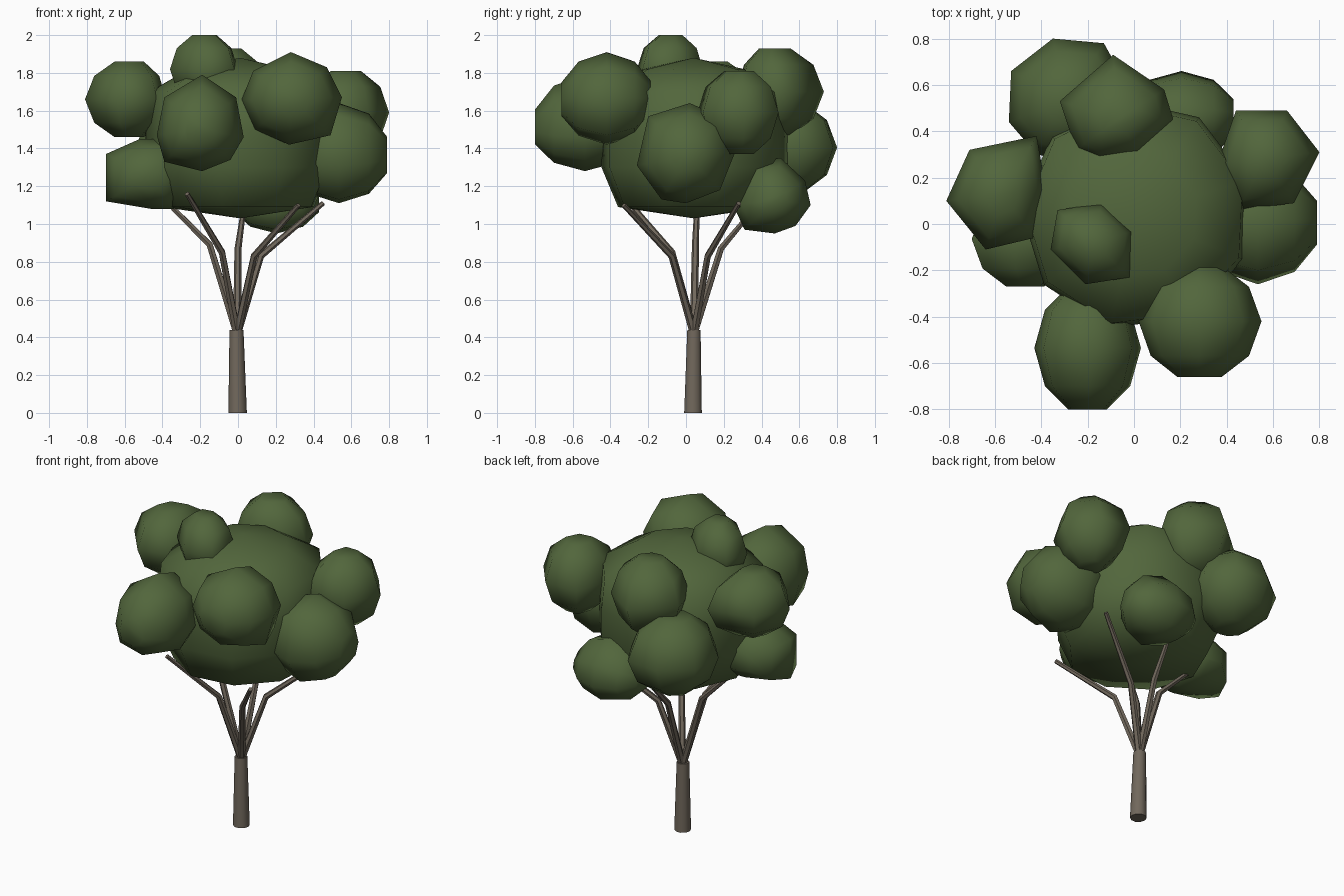
import bpy, bmesh, math
from mathutils import Vector

cube = bpy.data.objects.get("Cube")
if cube:
    bpy.data.objects.remove(cube, do_unlink=True)


def material(name, rgb):
    mat = bpy.data.materials.new(name)
    mat.use_nodes = True
    mat.diffuse_color = (*rgb, 1)
    bsdf = mat.node_tree.nodes["Principled BSDF"]
    bsdf.inputs["Base Color"].default_value = (*rgb, 1)
    bsdf.inputs["Roughness"].default_value = 0.9
    return mat


leaf_green = material("leaf green", (0.084, 0.133, 0.045))
bark_brown = material("bark brown", (0.165, 0.138, 0.107))


def add_mesh(name, bm, mat):
    bmesh.ops.recalc_face_normals(bm, faces=bm.faces[:])
    mesh = bpy.data.meshes.new(name)
    bm.to_mesh(mesh)
    bm.free()
    mesh.materials.append(mat)
    mesh.shade_smooth()
    obj = bpy.data.objects.new(name, mesh)
    bpy.context.collection.objects.link(obj)
    return obj


def smooth_by_angle(obj, degrees):
    bpy.ops.object.select_all(action="DESELECT")
    obj.select_set(True)
    bpy.context.view_layer.objects.active = obj
    bpy.ops.object.shade_smooth_by_angle(angle=math.radians(degrees))


def loft(name, rings, sides, mat, turn=0.0):
    """Skin a stack of horizontal rings given as (x, y, z, radius)."""
    bm = bmesh.new()
    loops = []
    for x, y, z, r in rings:
        angles = [turn + math.tau * i / sides for i in range(sides)]
        loops.append([bm.verts.new((x + r * math.cos(a), y + r * math.sin(a), z))
                      for a in angles])
    for low, high in zip(loops, loops[1:]):
        for i in range(sides):
            j = (i + 1) % sides
            bm.faces.new((low[i], low[j], high[j], high[i]))
    bm.faces.new(loops[0][::-1])
    bm.faces.new(loops[-1])
    bmesh.ops.remove_doubles(bm, verts=bm.verts[:], dist=0.0005)
    return add_mesh(name, bm, mat)


def leaf_clump(name, axis, low, high, outline):
    """Faceted ball: an outline at mid depth, shrinking towards both ends of an axis."""
    points = [Vector(p) for p in outline]
    centre = sum(points, Vector((0, 0))) / len(points)
    middle, half = (low + high) / 2, (high - low) / 2
    bm = bmesh.new()
    for depth, scale in ((-1, 0.36), (-0.62, 0.8), (0, 1), (0.62, 0.8), (1, 0.36)):
        for p in points:
            co = list(centre + (p - centre) * scale)
            co.insert("xyz".index(axis), middle + half * depth)
            bm.verts.new(co)
    bmesh.ops.convex_hull(bm, input=bm.verts[:])
    return add_mesh(name, bm, leaf_green)


# Trunk
trunk = loft("trunk", [(-0.002, 0.037, 0, 0.049), (-0.008, 0.042, 0.44, 0.037)],
             10, bark_brown)
smooth_by_angle(trunk, 40)

# Branches: each rises from the trunk top, then bends outward at an elbow
fork = (-0.005, 0.042, 0.42)
branches = {
    "front_left_branch": ((0.085, -0.075, 0.83), (0.32, -0.33, 1.10)),
    "front_right_branch": ((-0.085, -0.075, 0.85), (-0.27, -0.34, 1.16)),
    "left_branch": ((0.12, 0.115, 0.83), (0.45, 0.28, 1.11)),
    "right_branch": ((-0.15, 0.05, 0.89), (-0.40, 0.06, 1.14)),
    "back_branch": ((0.0, 0.185, 0.87), (0.03, 0.36, 1.08)),
}
for name, (elbow, tip) in branches.items():
    curve = bpy.data.curves.new(name, "CURVE")
    curve.dimensions = "3D"
    curve.bevel_depth = 0.022
    curve.bevel_resolution = 1
    curve.use_fill_caps = True
    spline = curve.splines.new("POLY")
    spline.points.add(2)
    for point, co, radius in zip(spline.points, (fork, elbow, tip), (1, 0.85, 0.6)):
        point.co = (*co, 1)
        point.radius = radius
    curve.materials.append(bark_brown)
    branch = bpy.data.objects.new(name, curve)
    bpy.context.collection.objects.link(branch)
    bpy.ops.object.select_all(action="DESELECT")
    branch.select_set(True)
    bpy.context.view_layer.objects.active = branch
    bpy.ops.object.convert(target="MESH")
    smooth_by_angle(bpy.context.view_layer.objects.active, 50)

# Broad central crown with a nearly flat underside
crown_profile = [(1.03, 0), (1.09, 0.41), (1.3, 0.5), (1.5, 0.5),
                 (1.7, 0.48), (1.82, 0.27), (1.88, 0)]
loft("central_crown", [(0.01, 0.04, z, r) for z, r in crown_profile],
     9, leaf_green, turn=0.3)

# Outer clumps with their outlines across x and y
leaf_clump("top_clump", "z", 1.64, 2.0, [
    (-.33, .06), (-.14, .09), (0, -.03), (-.02, -.23), (-.21, -.26), (-.36, -.11)])
leaf_clump("upper_right_clump", "z", 1.46, 1.86, [
    (-.71, .32), (-.42, .38), (-.38, .15), (-.43, -.06), (-.64, -.11), (-.81, .1)])
leaf_clump("back_right_clump", "z", 1.17, 1.64, [
    (-.53, .66), (-.35, .8), (-.13, .78), (-.03, .6),
    (-.08, .38), (-.28, .27), (-.42, .3), (-.54, .44)])
leaf_clump("upper_back_clump", "z", 1.47, 1.93, [
    (-.09, .73), (.13, .58), (.17, .45), (.03, .29), (-.16, .27), (-.25, .32), (-.32, .53)])
leaf_clump("upper_left_clump", "z", 1.37, 1.81, [
    (.44, .49), (.66, .49), (.8, .31), (.69, .09), (.45, .06), (.36, .26)])

# Clumps with their outlines across x and z
leaf_clump("lower_right_clump", "y", -0.27, 0.14, [
    (-.7, 1.37), (-.52, 1.45), (-.3, 1.45), (-.25, 1.2),
    (-.34, 1.08), (-.46, 1.08), (-.7, 1.12)])
leaf_clump("front_left_clump", "y", -0.66, -0.18, [
    (.28, 1.91), (.47, 1.83), (.55, 1.67), (.49, 1.47),
    (.27, 1.42), (.09, 1.5), (.02, 1.66), (.08, 1.81)])
leaf_clump("front_right_clump", "y", -0.8, -0.27, [
    (-.19, 1.79), (-.01, 1.67), (.03, 1.46), (-.04, 1.34),
    (-.19, 1.28), (-.39, 1.33), (-.43, 1.47), (-.39, 1.67)])

# Clumps with their outlines across y and z
leaf_clump("lower_back_clump", "x", -0.02, 0.43, [
    (.35, 1.33), (.5, 1.35), (.63, 1.23), (.66, 1.1),
    (.58, .99), (.47, .95), (.31, .97), (.25, 1.1)])
leaf_clump("lower_left_clump", "x", 0.28, 0.79, [
    (-.2, 1.57), (.02, 1.64), (.2, 1.56), (.26, 1.38),
    (.18, 1.18), (0, 1.11), (-.13, 1.13), (-.26, 1.31)])
